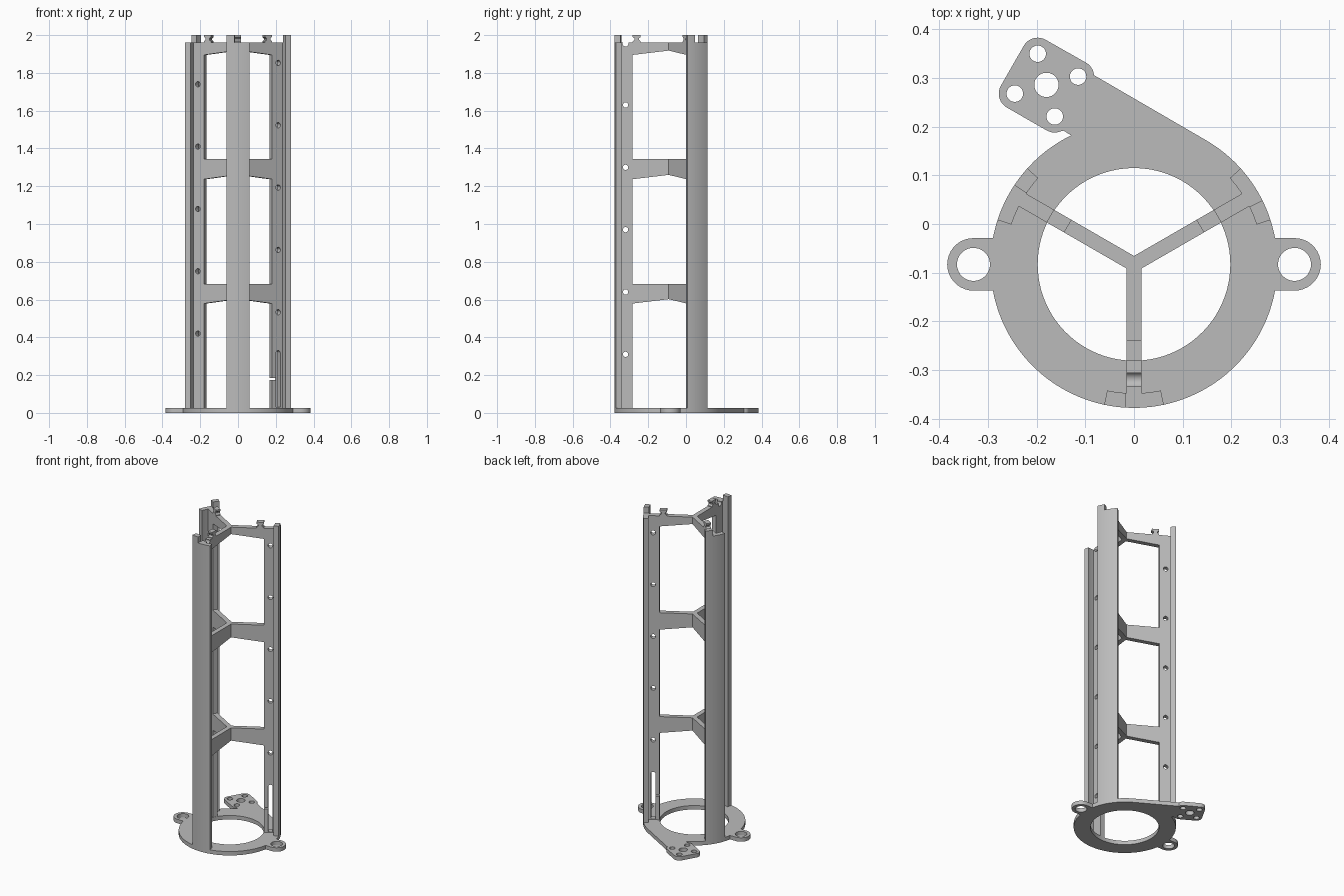
import bpy, bmesh, math
from mathutils import Matrix, Vector

cube = bpy.data.objects.get("Cube")
if cube:
    bpy.data.objects.remove(cube, do_unlink=True)

grey = bpy.data.materials.new("light_grey")
grey.use_nodes = True
colour = (0.5, 0.5, 0.5, 1)
grey.diffuse_color = colour
grey.node_tree.nodes["Principled BSDF"].inputs["Base Color"].default_value = colour

CY = -0.083            # ring centre on y
R_OUT, R_IN = 0.295, 0.198
T = 0.025              # base thickness
TOP = 1.962            # main top height


def arc(cx, cy, r, a0, a1, step=6):
    n = max(2, math.ceil(abs(a1 - a0) / step))
    angles = [math.radians(a0 + (a1 - a0) * i / n) for i in range(n + 1)]
    return [(cx + r * math.cos(a), cy + r * math.sin(a)) for a in angles]


def circle(cx, cy, r, step=12):
    return arc(cx, cy, r, 0, 360, step)[:-1]


def plate(name, loops, depth, matrix):
    """Extrude a flat outline (first loop) with holes (other loops) to a solid."""
    cu = bpy.data.curves.new(name + "_profile", 'CURVE')
    cu.dimensions = '2D'
    cu.fill_mode = 'BOTH'
    cu.extrude = depth / 2
    for pts in loops:
        sp = cu.splines.new('POLY')
        sp.points.add(len(pts) - 1)
        for p, (x, y) in zip(sp.points, pts):
            p.co = (x, y, 0, 1)
        sp.use_cyclic_u = True
    tmp = bpy.data.objects.new(name + "_profile", cu)
    bpy.context.collection.objects.link(tmp)
    bpy.context.view_layer.update()
    deps = bpy.context.evaluated_depsgraph_get()
    mesh = bpy.data.meshes.new_from_object(tmp.evaluated_get(deps))
    bpy.data.objects.remove(tmp, do_unlink=True)
    bm = bmesh.new()
    bm.from_mesh(mesh)
    bmesh.ops.remove_doubles(bm, verts=bm.verts, dist=1e-5)
    bmesh.ops.recalc_face_normals(bm, faces=bm.faces)
    bm.to_mesh(mesh)
    bm.free()
    mesh.name = name
    mesh.materials.clear()
    mesh.materials.append(grey)
    ob = bpy.data.objects.new(name, mesh)
    ob.matrix_world = matrix
    bpy.context.collection.objects.link(ob)
    bpy.ops.object.select_all(action='DESELECT')
    ob.select_set(True)
    bpy.context.view_layer.objects.active = ob
    bpy.ops.object.shade_smooth_by_angle(angle=math.radians(30))
    return ob


# Base: ring with two ears and a motor-style mounting tab
EAR_X, EAR_R, TAB_R = 0.33, 0.054, 0.033
join = math.degrees(math.asin(EAR_R / R_OUT))
tab = [(-0.115, 0.303), (-0.198, 0.350), (-0.245, 0.268), (-0.163, 0.221)]
outline = arc(0, CY, R_OUT, join, 60, 3)
for (x, y), a0, a1 in zip(tab, (5, 60, 150, 240), (60, 150, 240, 280)):
    outline += arc(x, y, TAB_R, a0, a1, 10)
outline += [(-0.145, 0.192)]
outline += arc(0, CY, R_OUT, 116, 180 - join, 3)
outline += arc(-EAR_X, CY, EAR_R, 90, 270, 10)
outline += arc(0, CY, R_OUT, 180 + join, 360 - join, 3)
outline += arc(EAR_X, CY, EAR_R, -90, 90, 10)
holes = [circle(0, CY, R_IN, 4), circle(-0.18, 0.286, 0.025)]
holes += [circle(x, y, 0.017) for x, y in tab]
holes += [circle(s * EAR_X, CY, 0.034) for s in (-1, 1)]
plate("base_ring", [outline] + holes, T, Matrix.Translation((0, 0, T / 2)))

# Columns: web with spokes, clip and holes, plus a curved outer flange
HOLE_R, HOLE = 0.237, 0.014
WEB_IN = 0.2


def web_outline(notched, slotted):
    pts = [(0.28, 0), (0.28, TOP)]
    if notched:        # half-open hole in the top edge
        pts += arc(HOLE_R, 1.955, 0.0155, 27, -207, 15)
    # hourglass clip standing on the top edge
    clip = [(0.021, 0), (0.021, 0.005), (0.011, 0.013), (0.011, 0.02),
            (0.021, 0.028), (0.021, 0.038)]
    pts += [(0.178 + x, TOP + z) for x, z in clip]
    pts += [(0.178 - x, TOP + z) for x, z in reversed(clip)]
    # tapered spokes reaching the hub
    for top, hub, end in ((TOP, 1.919, 1.895), (1.345, 1.261, 1.237), (0.683, 0.603, 0.579)):
        if top != TOP:
            pts.append((WEB_IN, top))
        pts += [(0, top), (0, hub), (WEB_IN, end)]
    if slotted:        # long slot opened by a thin slit
        lo, hi = HOLE_R - 0.013, HOLE_R + 0.013
        pts += [(WEB_IN, 0.184), (lo, 0.184)]
        pts += arc(HOLE_R, 0.317, 0.013, 180, 0, 20)
        pts += [(hi, 0.03), (lo, 0.03), (lo, 0.174), (WEB_IN, 0.174)]
    return pts + [(WEB_IN, 0)]


def flange(name, a0, a1, height):
    pts = arc(0, CY, R_OUT, a0, a1, 2) + arc(0, CY, 0.265, a1, a0, 2)
    plate(name, [pts], height, Matrix.Translation((0, 0, height / 2)))


columns = (("front", 270, 0.31, False), ("left", 30, 0.533, True), ("right", 150, 0.42, False))
for side, angle, first_hole, slotted in columns:
    a = math.radians(angle)
    out = Vector((math.cos(a), math.sin(a), 0))
    up = Vector((0, 0, 1))
    m = Matrix((out, up, out.cross(up))).transposed().to_4x4()
    m.translation = (0, CY, 0)
    bores = [circle(HOLE_R, first_hole + 0.33 * k, HOLE, 18) for k in range(5)]
    plate(side + "_web", [web_outline(side == "front", slotted)] + bores, 0.03, m)
    flange(side + "_flange_tall", angle - 12, angle - 3.5, 2.0)
    flange(side + "_flange_short", angle - 3.5, angle + 12, TOP)
